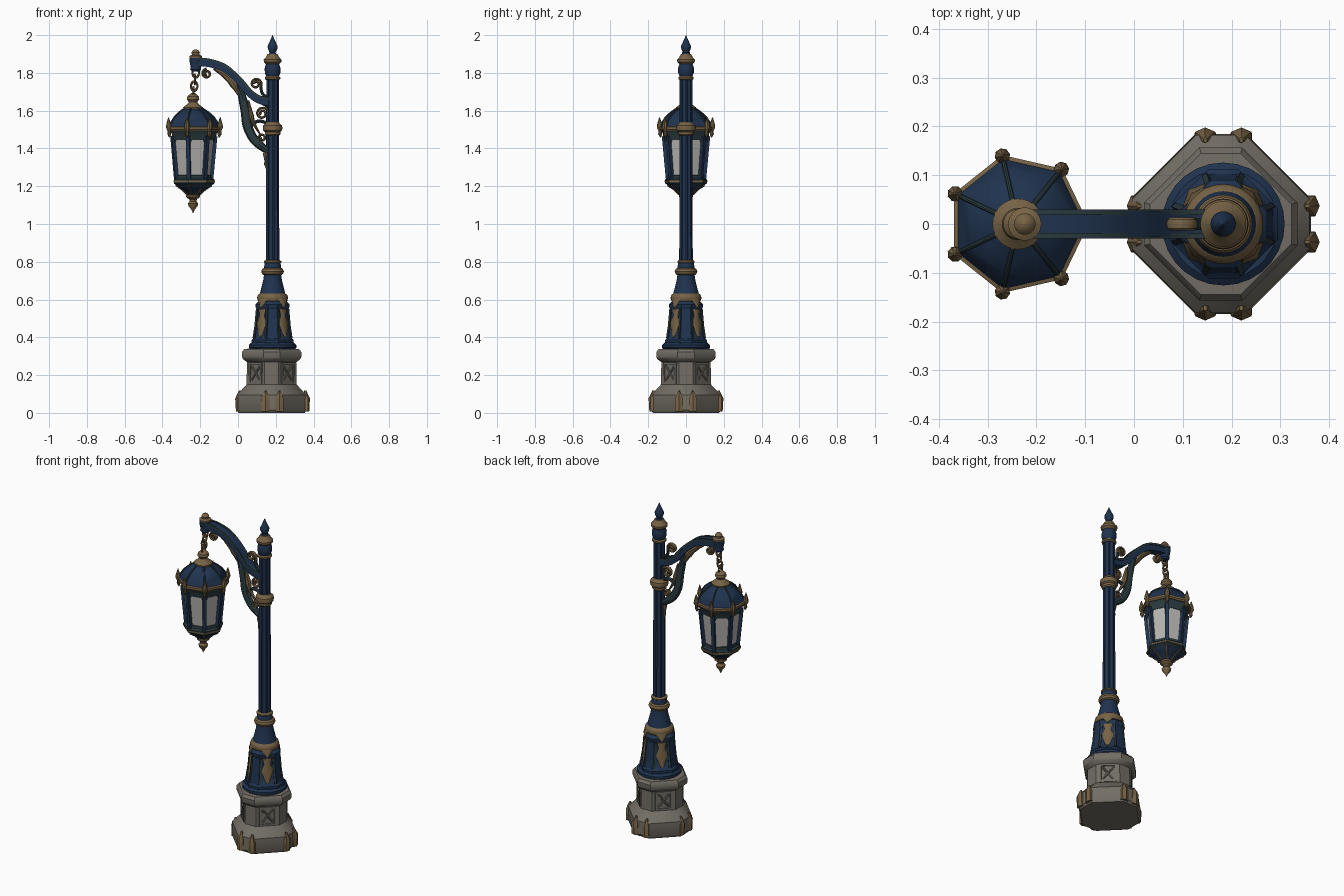
import bpy, bmesh, math
from math import cos, sin, pi

def material(name, rgb):
    m = bpy.data.materials.new(name)
    m.diffuse_color = (*rgb, 1)
    return m

STONE = material("warm grey stone", (0.17, 0.155, 0.13))
BLUE = material("navy blue iron", (0.014, 0.033, 0.078))
TEAL = material("weathered teal iron", (0.024, 0.044, 0.05))
GOLD = material("dull gold", (0.185, 0.125, 0.06))
GLASS = material("frosted glass", (0.46, 0.45, 0.43))

POLE, LAMP = 0.183, -0.238      # x of the two vertical axes

def finish(name, bm, mat):
    bmesh.ops.recalc_face_normals(bm, faces=bm.faces)
    me = bpy.data.meshes.new(name)
    bm.to_mesh(me)
    bm.free()
    me.materials.append(mat)
    ob = bpy.data.objects.new(name, me)
    bpy.context.collection.objects.link(ob)
    return ob

def loft(name, rings, mat):
    bm = bmesh.new()
    loops = [[bm.verts.new(p) for p in r] for r in rings]
    n = len(loops[0])
    for a, b in zip(loops, loops[1:]):
        for i in range(n):
            j = (i + 1) % n
            bm.faces.new((a[i], a[j], b[j], b[i]))
    bm.faces.new(loops[0])
    bm.faces.new(loops[-1])
    return finish(name, bm, mat)

def circle(n):
    return [(cos(2 * pi * i / n), sin(2 * pi * i / n)) for i in range(n)]

ROUND, HEPTAGON = circle(28), circle(7)
C = 0.28                         # chamfered diamond used by plinth and pedestal
DIAMOND = [(1, -C), (1, C), (C, 1), (-C, 1), (-1, C), (-1, -C), (-C, -1), (C, -1)]
FLUTED = [(x * k, y * k) for i, (x, y) in enumerate(circle(32))
          for k in [1 if i % 4 < 2 else 0.84]]

def lathe(name, profile, mat, x=POLE, section=ROUND):
    return loft(name, [[(x + r * a, r * b, z) for a, b in section] for r, z in profile], mat)

def blend(v, t):
    if not isinstance(v, (list, tuple)):
        return v
    f = t * (len(v) - 1)
    i = min(int(f), len(v) - 2)
    return v[i] + (v[i + 1] - v[i]) * (f - i)

def sweep(name, path, mat, half, width, ang=0, x=0.0, side=0.0, sides=8):
    """Bar along (out, z, sideways) points in the upright plane at angle ang."""
    path = [(*p, 0)[:3] for p in path]
    k, off = (2 ** 0.5, pi / 4) if sides == 4 else (1, 0)
    rings, n = [], len(path)
    for i, (u, z, s) in enumerate(path):
        a, b = path[max(i - 1, 0)], path[min(i + 1, n - 1)]
        du, dz = b[0] - a[0], b[1] - a[1]
        d = math.hypot(du, dz) or 1
        h, w = blend(half, i / (n - 1)) * k, blend(width, i / (n - 1)) * k
        ring = []
        for j in range(sides):
            t = 2 * pi * j / sides + off
            uu, zz = u + dz / d * h * cos(t), z - du / d * h * cos(t)
            ss = s + side + w * sin(t)
            ring.append((x + uu * cos(ang) - ss * sin(ang), uu * sin(ang) + ss * cos(ang), zz))
        rings.append(ring)
    return loft(name, rings, mat)

def smooth(pts, steps=6):
    p = [pts[0]] + pts + [pts[-1]]
    out = []
    for i in range(1, len(p) - 2):
        for k in range(steps):
            t = k / steps
            out.append(tuple(0.5 * (2 * b + (c - a) * t + (2 * a - 5 * b + 4 * c - d) * t * t
                       + (3 * b - a - 3 * c + d) * t ** 3) for a, b, c, d in zip(*p[i - 1:i + 3])))
    return out + [pts[-1]]

def spiral(x, z, r, start, turns, n=26):
    return [(x + r * (1 - 0.75 * i / n) * cos(start + turns * 2 * pi * i / n),
             z + r * (1 - 0.75 * i / n) * sin(start + turns * 2 * pi * i / n)) for i in range(n + 1)]

# Stone plinth
lathe("plinth_foot", [(0.175, 0), (0.185, 0.015), (0.182, 0.095), (0.165, 0.115), (0.142, 0.14),
                      (0.133, 0.15)], STONE, POLE - 0.005, DIAMOND)
lathe("plinth_body", [(0.133, 0.145), (0.13, 0.285)], STONE, POLE - 0.005, DIAMOND)
lathe("plinth_cap", [(0.13, 0.268), (0.152, 0.285), (0.157, 0.295), (0.157, 0.322), (0.145, 0.338),
                     (0.1, 0.342)], STONE, POLE - 0.005, DIAMOND)
for q in range(4):
    a = q * pi / 2
    # Pointed gold clasps in pairs on the plinth corners
    for s in (-0.037, 0.037):
        sweep("corner_clasp", [(0.178, 0.008), (0.18, 0.075), (0.172, 0.118)], GOLD,
              [0.016, 0.018, 0.006], [0.025, 0.024, 0.004], a, POLE, s, 6)
    # Carved panels on the diagonal faces
    d, a = 0.119, a + pi / 4
    for s in (-0.043, 0.043):
        sweep("panel_frame_side", [(d, 0.155), (d, 0.268)], STONE, 0.006, 0.006, a, POLE - 0.005, s, 4)
    for z in (0.158, 0.262):
        sweep("panel_frame_rail", [(d, z - 0.006), (d, z + 0.006)], STONE, 0.006, 0.048, a, POLE - 0.005, 0, 4)
    for s in (-0.032, 0.032):
        sweep("panel_cross", [(d, 0.172, -s), (d, 0.25, s)], STONE, 0.006, 0.009, a, POLE - 0.005)

# Iron pedestal with gold leaf ornaments
lathe("pedestal_plate", [(0.118, 0.338), (0.126, 0.345), (0.126, 0.36), (0.112, 0.372)], BLUE)
lathe("pedestal_bell", [(0.112, 0.365), (0.112, 0.385), (0.102, 0.395), (0.092, 0.46), (0.084, 0.55),
                        (0.09, 0.56), (0.09, 0.575), (0.07, 0.595)], BLUE, POLE, DIAMOND)
for q in range(4):
    a = q * pi / 2 + pi / 4
    sweep("pedestal_leaf", [(0.093, 0.4), (0.088, 0.43), (0.084, 0.475), (0.08, 0.515), (0.077, 0.55)],
          GOLD, 0.007, [0.006, 0.02, 0.033, 0.017, 0.026], a, POLE)
    for s in (-1, 1):
        sweep("pedestal_panel_edge", [(0.094, 0.395, s * 0.044), (0.084, 0.46, s * 0.04), (0.077, 0.55, s * 0.036)],
              TEAL, 0.006, 0.006, a, POLE, 0, 4)
    sweep("collar_petal", [(0.068, 0.615), (0.078, 0.59), (0.083, 0.555)], GOLD,
          0.008, [0.035, 0.028, 0.003], a, POLE)
lathe("pedestal_collar", [(0.07, 0.585), (0.079, 0.595), (0.082, 0.61), (0.077, 0.625), (0.064, 0.635)], GOLD)
lathe("pedestal_neck", [(0.068, 0.63), (0.06, 0.66), (0.05, 0.7), (0.045, 0.735)], BLUE)
lathe("neck_ring", [(0.043, 0.727), (0.055, 0.735), (0.06, 0.748), (0.055, 0.762), (0.042, 0.77)], GOLD)
lathe("neck_upper", [(0.045, 0.765), (0.043, 0.79), (0.034, 0.81)], BLUE)
lathe("neck_thin_ring", [(0.04, 0.792), (0.046, 0.797), (0.046, 0.803), (0.036, 0.81)], GOLD)

# Fluted pole and its collars
lathe("pole_shaft", [(0.036, 0.79), (0.034, 1.4), (0.033, 1.8)], BLUE, POLE, FLUTED)
lathe("middle_collar", [(0.034, 1.468), (0.041, 1.475), (0.041, 1.488), (0.05, 1.495), (0.052, 1.508),
                        (0.05, 1.522), (0.04, 1.53), (0.034, 1.54)], GOLD)
lathe("top_ring", [(0.033, 1.762), (0.041, 1.768), (0.041, 1.776), (0.033, 1.783)], GOLD)
lathe("top_capital", [(0.033, 1.78), (0.041, 1.8), (0.042, 1.825), (0.034, 1.85)], BLUE)
lathe("finial_ring", [(0.034, 1.845), (0.046, 1.857), (0.047, 1.87), (0.036, 1.882), (0.026, 1.9)], GOLD)
lathe("finial_tip", [(0.022, 1.895), (0.016, 1.908), (0.025, 1.928), (0.026, 1.942), (0.017, 1.962),
                     (0.007, 1.985), (0.001, 2.0)], BLUE)

# Curved arm, lower bracket and scrolls
ARM = smooth([(-0.215, 1.855), (-0.15, 1.85), (-0.07, 1.823), (0.0, 1.765), (0.06, 1.695), (0.11, 1.658), (0.165, 1.645)])
sweep("arm", ARM, BLUE, 0.02, 0.026, sides=4)
for s in (-0.024, 0.024):
    sweep("arm_trim", [(x, z + 0.019) for x, z in ARM], TEAL, 0.006, 0.006, side=s, sides=4)
sweep("arm_leaf", smooth([(-0.13, 1.822), (-0.07, 1.79), (-0.02, 1.74), (0.015, 1.665)]), GOLD,
      [0.004, 0.018, 0.024, 0.003], [0.01, 0.018, 0.022, 0.006])
sweep("lower_bracket", smooth([(-0.005, 1.745), (0.02, 1.68), (0.038, 1.6), (0.05, 1.52), (0.08, 1.455),
      (0.125, 1.41), (0.165, 1.385)]), TEAL, [0.014, 0.024, 0.026, 0.024, 0.016], 0.018)
sweep("bracket_leaf", smooth([(0.055, 1.655), (0.065, 1.6), (0.08, 1.54), (0.12, 1.47)]), GOLD,
      [0.004, 0.014, 0.003], [0.006, 0.02, 0.006])
sweep("bracket_stay", smooth([(0.05, 1.5), (0.085, 1.535), (0.12, 1.545), (0.16, 1.53)]), TEAL, 0.009, 0.012)
for x, z, r, start, turns in ((0.095, 1.742, 0.03, -0.5, 1.6), (0.128, 1.585, 0.033, 0.2, 1.6),
                              (-0.165, 1.796, 0.026, 1.6, 1.5), (0.128, 1.455, 0.024, -1.5, -1.4)):
    sweep("scroll", spiral(x, z, r, start, turns), GOLD, 0.0065, 0.013)
sweep("upper_scroll_stem", smooth([(0.122, 1.728), (0.125, 1.7), (0.14, 1.68), (0.165, 1.672)]), TEAL, 0.008, 0.012)
sweep("middle_scroll_stem", smooth([(0.16, 1.59), (0.15, 1.625), (0.115, 1.645)]), TEAL, 0.008, 0.012)
sweep("bracket_drop", [(0.15, 1.4), (0.145, 1.37), (0.146, 1.335), (0.147, 1.315), (0.147, 1.295)],
      GOLD, [0.008, 0.013, 0.006, 0.009, 0.001], [0.008, 0.013, 0.006, 0.009, 0.001])

# Arm end cap and chain
END = -0.224
lathe("arm_end", [(0.02, 1.808), (0.029, 1.818), (0.027, 1.835), (0.031, 1.85), (0.034, 1.878), (0.028, 1.886)], BLUE, END)
lathe("arm_end_knob", [(0.034, 1.88), (0.034, 1.889), (0.02, 1.896), (0.022, 1.908), (0.014, 1.92), (0.002, 1.925)], GOLD, END)
for i, z in enumerate((1.8, 1.765, 1.73, 1.7)):
    bpy.ops.mesh.primitive_torus_add(major_radius=0.017, minor_radius=0.0055, major_segments=20,
        minor_segments=8, location=(END - 0.004 * i, 0, z), rotation=(pi / 2, 0, (i % 2) * pi / 2))
    link = bpy.context.object
    link.name = "chain_link"
    link.scale.y = 1.4
    link.data.materials.append(GOLD)

# Seven-sided lantern
def lamp(name, profile, mat, section=HEPTAGON):
    return lathe(name, profile, mat, LAMP, section)

lamp("lantern_crown", [(0.05, 1.605), (0.052, 1.618), (0.036, 1.63), (0.022, 1.645), (0.033, 1.66),
                       (0.03, 1.675), (0.014, 1.69), (0.003, 1.697)], GOLD, ROUND)
ROOF = [(0.14, 1.508), (0.127, 1.54), (0.108, 1.568), (0.08, 1.592), (0.045, 1.615)]
lamp("lantern_roof", ROOF, BLUE)
lamp("eave_band", [(0.12, 1.488), (0.138, 1.492), (0.145, 1.5), (0.145, 1.513), (0.135, 1.518)], GOLD)
lamp("upper_frame", [(0.118, 1.445), (0.122, 1.455), (0.125, 1.478), (0.136, 1.494)], TEAL)
lamp("glass_panes", [(0.093, 1.24), (0.116, 1.46)], GLASS)
lamp("lower_frame", [(0.09, 1.262), (0.1, 1.258), (0.102, 1.243), (0.113, 1.235), (0.113, 1.215), (0.1, 1.205)], TEAL)
lamp("lower_trim", [(0.106, 1.222), (0.116, 1.222), (0.116, 1.229), (0.106, 1.229)], GOLD)
lamp("lower_bowl", [(0.102, 1.208), (0.09, 1.195), (0.066, 1.182), (0.042, 1.16), (0.03, 1.15)], BLUE)
lamp("bottom_finial", [(0.026, 1.162), (0.036, 1.152), (0.036, 1.142), (0.02, 1.13), (0.018, 1.12), (0.027, 1.108),
                       (0.024, 1.095), (0.01, 1.078), (0.001, 1.058)], GOLD, ROUND)
for i in range(7):
    a = 2 * pi * i / 7
    sweep("roof_rib", ROOF, TEAL, 0.005, 0.005, a, LAMP)
    sweep("corner_post", [(0.098, 1.235), (0.12, 1.465)], BLUE, 0.009, 0.01, a, LAMP, 0, 4)
    sweep("bowl_rib", [(0.1, 1.205), (0.066, 1.184), (0.036, 1.156)], GOLD, 0.005, 0.006, a, LAMP)
    # Upright gold spikes on the eave corners
    k = [0.003, 0.011, 0.009, 0.016, 0.013, 0.002]
    sweep("eave_spike", [(0.138, 1.458), (0.14, 1.476), (0.141, 1.494), (0.143, 1.512),
                         (0.143, 1.53), (0.144, 1.565)], GOLD, k, k, a, LAMP)
    # Corner brackets that narrow each pane at the top
    b, f = a + pi / 7, cos(pi / 7)
    for s in (-1, 1):
        sweep("pane_corner", [(0.117 * f, 1.455, s * 0.04), (0.112 * f, 1.415, s * 0.046)], TEAL,
              0.004, [0.014, 0.002], b, LAMP)

# Smooth shading with crisp edges
bpy.ops.object.select_all(action='SELECT')
bpy.context.view_layer.objects.active = bpy.context.selected_objects[0]
bpy.ops.object.shade_smooth_by_angle(angle=math.radians(35))
